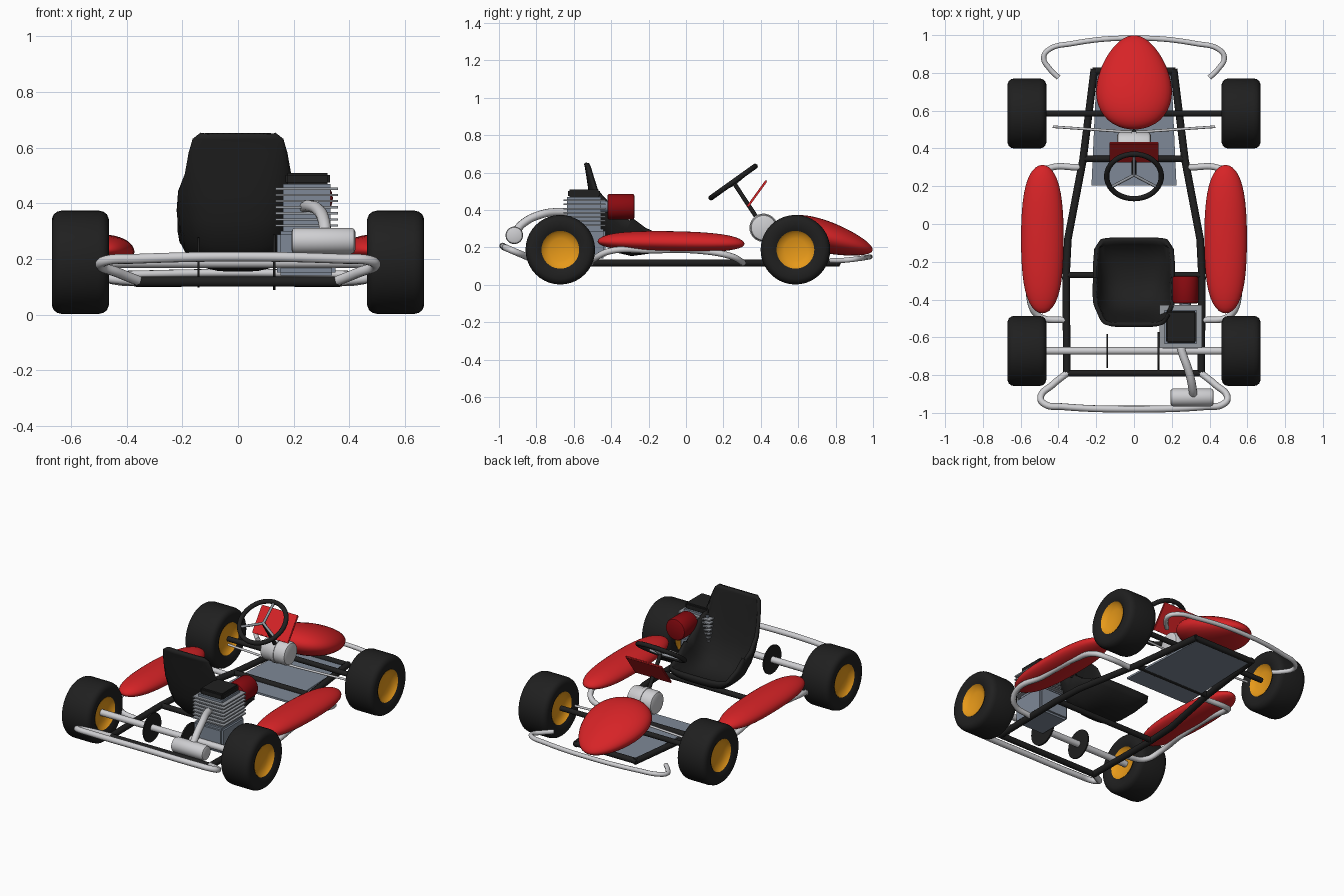
import bpy, bmesh, math
from mathutils import Vector, Matrix

if "Cube" in bpy.data.objects:
    bpy.data.objects.remove(bpy.data.objects["Cube"], do_unlink=True)


def material(name, *rgb):
    m = bpy.data.materials.new(name)
    m.use_nodes = True
    m.diffuse_color = (*rgb, 1)
    m.node_tree.nodes["Principled BSDF"].inputs["Base Color"].default_value = (*rgb, 1)
    return m


BLACK = material("black", 0.014, 0.014, 0.014)
RED = material("red", 0.68, 0.017, 0.02)
DARK_RED = material("dark red", 0.25, 0.003, 0.005)
ORANGE = material("orange", 0.8, 0.32, 0.01)
SILVER = material("silver", 0.62, 0.62, 0.64)
STEEL = material("blue grey", 0.21, 0.25, 0.31)
FIN = material("fin grey", 0.3, 0.32, 0.35)


def finish(name, bm, mat, smooth=True, matrix=None):
    if matrix:
        bm.transform(matrix)
    bmesh.ops.recalc_face_normals(bm, faces=bm.faces)
    me = bpy.data.meshes.new(name)
    bm.to_mesh(me)
    bm.free()
    me.materials.append(mat)
    ob = bpy.data.objects.new(name, me)
    bpy.context.collection.objects.link(ob)
    if smooth:
        bpy.ops.object.select_all(action="DESELECT")
        ob.select_set(True)
        bpy.context.view_layer.objects.active = ob
        bpy.ops.object.shade_smooth_by_angle(angle=math.radians(40))
    return ob


def box(name, mat, center, size, bevel=0.0, tilt=0):
    bm = bmesh.new()
    bmesh.ops.create_cube(bm, size=1)
    bm.transform(Matrix.Diagonal((*size, 1)))
    if bevel:
        bmesh.ops.bevel(bm, geom=bm.edges[:], offset=bevel, segments=2, affect="EDGES")
    turn = Matrix.Translation(center) @ Matrix.Rotation(math.radians(tilt), 4, "X")
    return finish(name, bm, mat, False, turn)


def lathe(name, mat, profile, center, axis="X", steps=40):
    # profile holds (radius, offset along the axis)
    bm = bmesh.new()
    vs = [bm.verts.new((a, r, 0)) for r, a in profile]
    edges = [bm.edges.new(p) for p in zip(vs, vs[1:])]
    bmesh.ops.spin(bm, geom=vs + edges, cent=(0, 0, 0), axis=(1, 0, 0),
                   angle=math.tau, steps=steps)
    bmesh.ops.remove_doubles(bm, verts=bm.verts, dist=1e-5)
    turn = Matrix.Rotation(math.pi / 2, 4, "Z") if axis == "Y" else Matrix()
    return finish(name, bm, mat, True, Matrix.Translation(center) @ turn)


def drum(name, mat, center, radius, half, axis="X", soft=0.0):
    s = soft
    prof = [(0, -half), (radius - s, -half), (radius - s * 0.3, -half + s * 0.3), (radius, -half + s)]
    return lathe(name, mat, prof + [(r, -a) for r, a in reversed(prof)], center, axis)


def tube(name, mat, points, radius, curved=True, side=1):
    cu = bpy.data.curves.new(name, "CURVE")
    cu.dimensions = "3D"
    cu.bevel_depth, cu.bevel_resolution, cu.use_fill_caps = radius, 3, True
    cu.resolution_u = 8
    sp = cu.splines.new("BEZIER" if curved else "POLY")
    pts = sp.bezier_points if curved else sp.points
    pts.add(len(points) - 1)
    for p, (x, y, z) in zip(pts, points):
        if curved:
            p.co = (x * side, y, z)
            p.handle_left_type = p.handle_right_type = "AUTO"
        else:
            p.co = (x * side, y, z, 1)
    helper = bpy.data.objects.new(name + "_path", cu)
    bpy.context.collection.objects.link(helper)
    dg = bpy.context.evaluated_depsgraph_get()
    bm = bmesh.new()
    me = bpy.data.meshes.new_from_object(helper.evaluated_get(dg))
    bm.from_mesh(me)
    bpy.data.objects.remove(helper)
    return finish(name, bm, mat)


def mirrored(points):
    # continue a right-hand half path across the centre line
    return points + [(-x, y, z) for x, y, z in reversed(points) if x > 0]


def pod(name, center, size, tilt, shape):
    bm = bmesh.new()
    bmesh.ops.create_uvsphere(bm, u_segments=32, v_segments=24, radius=1,
                              matrix=Matrix.Rotation(math.pi / 2, 4, "X"))
    for v in bm.verts:
        v.co = shape(v.co.copy()) * Vector(size)
    turn = Matrix.Translation(center) @ Matrix.Rotation(math.radians(tilt), 4, "X")
    return finish(name, bm, RED, True, turn)


# Wheels: rounded tyre with a dished hub on both faces
tyre = [(0.1, -0.09), (0.12, -0.1), (0.155, -0.1025), (0.172, -0.096), (0.182, -0.083), (0.186, -0.065)]
tyre += [(r, -a) for r, a in reversed(tyre)]
hub = [(0, -0.065), (0.06, -0.068), (0.09, -0.08), (0.101, -0.092)]
hub += [(r, -a) for r, a in reversed(hub)]
for s, side in ((1, "left"), (-1, "right")):
    for y, end in ((0.585, "far"), (-0.672, "near")):
        lathe(f"{end}_{side}_tyre", BLACK, tyre, (s * 0.567, y, 0.188))
        lathe(f"{end}_{side}_hub", ORANGE, hub, (s * 0.567, y, 0.188))

    # Frame rails, side pods and their bars
    tube(f"{side}_rail", BLACK, [(0.21, 0.82, 0.118), (0.27, 0.34, 0.118), (0.35, -0.08, 0.118),
                                 (0.36, -0.28, 0.118), (0.355, -0.79, 0.118)], 0.02, False, s)
    pod(f"{side}_side_pod", (s * 0.485, -0.08, 0.225), (0.113, 0.393, 0.062), -1,
        lambda c: Vector((c.x * (1 + 0.25 * c.y * c.y), c.y,
                          c.z * (1 + 0.25 * c.y * c.y) * (0.8 if c.z < 0 else 1))))
    tube(f"{side}_pod_bar", SILVER, [(0.29, 0.30, 0.118), (0.45, 0.295, 0.125), (0.505, 0.25, 0.15),
                                     (0.52, 0.1, 0.18), (0.53, -0.2, 0.185), (0.55, -0.41, 0.18),
                                     (0.5, -0.49, 0.14), (0.36, -0.51, 0.118)], 0.017, True, s)
    tube(f"{side}_tie_rod", SILVER, [(0.43, 0.515, 0.19), (0.07, 0.49, 0.19), (0, 0.49, 0.19)],
         0.007, False, s)

# Cross members
for name, y, half, z, r in (("end_crossbar", -0.79, 0.365, 0.118, 0.018),
                            ("seat_crossbar", -0.27, 0.36, 0.118, 0.017),
                            ("floor_crossbar", 0.345, 0.27, 0.118, 0.018),
                            ("nose_crossbar", 0.81, 0.22, 0.118, 0.018),
                            ("steering_axle", 0.585, 0.48, 0.188, 0.016)):
    drum(name, BLACK, (0, y, z), r, half)
drum("drive_axle", SILVER, (0, -0.672, 0.188), 0.02, 0.5)
drum("brake_disc", BLACK, (-0.142, -0.672, 0.188), 0.09, 0.004)
drum("sprocket", BLACK, (0.13, -0.672, 0.188), 0.1, 0.005)

# Floor pan, tapering towards the nose
floor = box("floor_pan", STEEL, (0, 0.505, 0.11), (0.45, 0.6, 0.012))
for v in floor.data.vertices:
    if v.co.y > 0.6:
        v.co.x *= 0.88

# Bumpers
tube("exhaust_end_bumper", SILVER, mirrored([
    (0.355, -0.79, 0.12), (0.43, -0.85, 0.15), (0.495, -0.92, 0.18), (0.47, -0.955, 0.195),
    (0.38, -0.967, 0.2), (0, -0.98, 0.208)]), 0.018)
tube("nose_end_bumper", SILVER, mirrored([
    (0.4, 0.775, 0.13), (0.445, 0.82, 0.13), (0.478, 0.88, 0.135), (0.455, 0.92, 0.14),
    (0.33, 0.955, 0.145), (0, 0.984, 0.15)]), 0.014)

# Egg-shaped nose cone
pod("nose_cone", (0, 0.75, 0.255), (0.196, 0.258, 0.085), -16,
    lambda c: Vector((c.x * (1 - 0.22 * c.y), c.y, c.z * (1 - 0.25 * c.y))))

# Bucket seat: rows of (y, z, half width, forward curl)
rows = [(-0.08, 0.265, 0.17, 0.01), (-0.1, 0.225, 0.2, 0.05), (-0.18, 0.18, 0.207, 0.13),
        (-0.29, 0.165, 0.207, 0.19), (-0.38, 0.185, 0.207, 0.2), (-0.445, 0.25, 0.207, 0.17),
        (-0.48, 0.34, 0.21, 0.13), (-0.497, 0.43, 0.205, 0.08), (-0.51, 0.5, 0.182, 0.035),
        (-0.522, 0.58, 0.17, 0.02), (-0.53, 0.63, 0.157, 0.012), (-0.535, 0.65, 0.13, 0.008)]
bm = bmesh.new()
grid = []
for i, (y, z, w, curl) in enumerate(rows):
    a, b = rows[max(i - 1, 0)], rows[min(i + 1, len(rows) - 1)]
    along = Vector((0, b[0] - a[0], b[1] - a[1])).normalized()
    inward = Vector((0, along.z, -along.y))
    row = []
    for k in range(-8, 9):
        t = k / 8
        row.append(bm.verts.new(Vector((w * math.sin(t * 1.4) / math.sin(1.4), y, z))
                                + inward * curl * abs(t) ** 3))
    grid.append(row)
for r0, r1 in zip(grid, grid[1:]):
    for k in range(16):
        bm.faces.new((r0[k], r0[k + 1], r1[k + 1], r1[k]))
seat = finish("seat", bm, BLACK)
shell = seat.modifiers.new("thickness", "SOLIDIFY")
shell.thickness, shell.offset = 0.022, 0

# Engine
box("crankcase", STEEL, (0.245, -0.545, 0.22), (0.21, 0.23, 0.16), 0.012)
box("cylinder", STEEL, (0.247, -0.545, 0.38), (0.17, 0.18, 0.18))
for i in range(7):
    box(f"cooling_fin_{i + 1}", FIN, (0.247, -0.543, 0.32 + i * 0.022), (0.224, 0.226, 0.008))
box("cylinder_head", BLACK, (0.25, -0.545, 0.488), (0.16, 0.17, 0.042), 0.008)
drum("air_filter", DARK_RED, (0.272, -0.348, 0.418), 0.069, 0.073, "Y", 0.012)
drum("intake", STEEL, (0.272, -0.44, 0.418), 0.03, 0.04, "Y")
tube("exhaust_pipe", SILVER, [(0.24, -0.62, 0.385), (0.255, -0.68, 0.39), (0.29, -0.78, 0.375),
                              (0.31, -0.87, 0.33), (0.315, -0.915, 0.28)], 0.022)
drum("muffler", SILVER, (0.307, -0.918, 0.265), 0.047, 0.115, "X", 0.015)

# Fuel tank and front panel
drum("fuel_tank", SILVER, (0, 0.415, 0.305), 0.072, 0.09, "X", 0.02)
drum("tank_strap", SILVER, (0, 0.415, 0.305), 0.076, 0.012)
box("front_panel", RED, (0, 0.38, 0.488), (0.26, 0.175, 0.012), 0.004, 54)

# Steering wheel with three spokes, and column
tilt = Matrix.Translation((0, 0.252, 0.55)) @ Matrix.Rotation(math.radians(35.5), 4, "X")
ring = [(0.145 + 0.014 * math.cos(a), 0.014 * math.sin(a))
        for a in (math.tau * i / 12 for i in range(13))]
wheel = lathe("steering_wheel", BLACK, ring, (0, 0, 0))
wheel.data.transform(tilt @ Matrix.Rotation(math.pi / 2, 4, "Y"))
for i in range(3):
    a = math.radians(90 + 120 * i)
    end = tilt @ Vector((0.143 * math.cos(a), 0.143 * math.sin(a), 0))
    tube(f"wheel_spoke_{i + 1}", FIN, [tilt @ Vector((0, 0, -0.012)), end], 0.008, False)
tube("steering_column", BLACK, [(0, 0.258, 0.542), (0, 0.49, 0.19)], 0.012, False)
